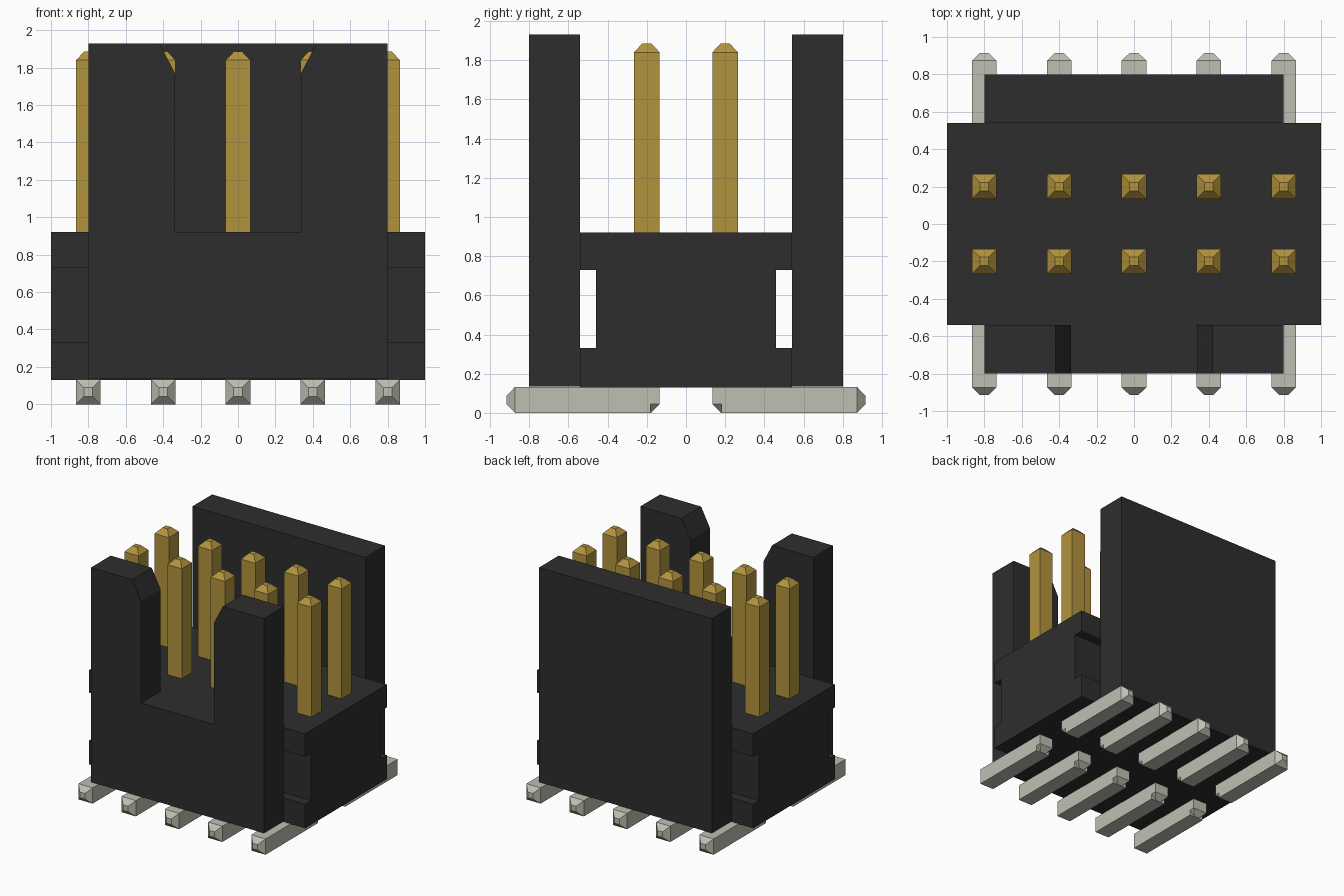
import bpy
import bmesh
from mathutils import Vector

cube = bpy.data.objects.get("Cube")
if cube:
    bpy.data.objects.remove(cube, do_unlink=True)


def material(name, rgb, rough, metal=0.0):
    m = bpy.data.materials.new(name)
    m.use_nodes = True
    m.diffuse_color = (*rgb, 1)
    bsdf = m.node_tree.nodes["Principled BSDF"]
    bsdf.inputs["Base Color"].default_value = (*rgb, 1)
    bsdf.inputs["Roughness"].default_value = rough
    bsdf.inputs["Metallic"].default_value = metal
    return m


BLACK = material("black plastic", (0.027, 0.027, 0.027), 0.7)
GOLD = material("gold plating", (0.45, 0.295, 0.047), 0.5)
TIN = material("tin plating", (0.52, 0.52, 0.45), 0.5)


def finish(name, bm, mat):
    bmesh.ops.recalc_face_normals(bm, faces=bm.faces[:])
    mesh = bpy.data.meshes.new(name)
    bm.to_mesh(mesh)
    bm.free()
    mesh.materials.append(mat)
    obj = bpy.data.objects.new(name, mesh)
    bpy.context.collection.objects.link(obj)
    return obj


def extrude_profile(name, points, direction, mat):
    """Close a planar outline and sweep it along a direction."""
    bm = bmesh.new()
    face = bm.faces.new([bm.verts.new(p) for p in points])
    out = bmesh.ops.extrude_face_region(bm, geom=[face])
    verts = [v for v in out["geom"] if isinstance(v, bmesh.types.BMVert)]
    bmesh.ops.translate(bm, vec=Vector(direction), verts=verts)
    return finish(name, bm, mat)


def square_bar(bm, sections, place):
    """Loft square sections (position, half width); place maps (u, v, t) to xyz."""
    rings = []
    for t, h in sections:
        corners = ((-h, -h), (h, -h), (h, h), (-h, h))
        rings.append([bm.verts.new(place(u, v, t)) for u, v in corners])
    for a, b in zip(rings, rings[1:]):
        for i in range(4):
            j = (i + 1) % 4
            bm.faces.new((a[i], a[j], b[j], b[i]))
    bm.faces.new(rings[0][::-1])
    bm.faces.new(rings[-1])


# Base block with a long groove in its front and back
half = [(0.54, 0.13), (0.54, 0.33), (0.46, 0.33),
        (0.46, 0.73), (0.54, 0.73), (0.54, 0.92)]
outline = half + [(-y, z) for y, z in reversed(half)]
extrude_profile("base_block", [(-1, y, z) for y, z in outline], (2, 0, 0), BLACK)

# Plain back wall and front wall with a chamfered keying slot
back = [(-0.8, 0.135), (0.8, 0.135), (0.8, 1.93), (-0.8, 1.93)]
extrude_profile("back_wall", [(x, 0.54, z) for x, z in back], (0, 0.26, 0), BLACK)
side = [(0.8, 0.135), (0.8, 1.93), (0.42, 1.93), (0.337, 1.77), (0.337, 0.92)]
slotted = side + [(-x, z) for x, z in reversed(side)]
extrude_profile("front_wall", [(x, -0.8, z) for x, z in slotted], (0, 0.26, 0), BLACK)

# Contact pins, solder tails and feet in two rows of five
W, TIP = 0.066, 0.023
for row, s in (("front", -1), ("back", 1)):
    for i in range(5):
        x = -0.8 + 0.4 * i

        def upright(u, v, t):
            return (x + u, s * 0.2 + v, t)

        def lying(u, v, t):
            return (x + u, s * t, 0.066 + v)

        bm = bmesh.new()
        square_bar(bm, [(0.5, W), (1.84, W), (1.885, TIP)], upright)
        finish(f"{row}_pin_{i + 1}", bm, GOLD)

        bm = bmesh.new()
        square_bar(bm, [(0.001, TIP), (0.045, W), (0.5, W)], upright)
        square_bar(bm, [(0.18, W), (0.873, W), (0.915, TIP)], lying)
        finish(f"{row}_solder_foot_{i + 1}", bm, TIN)
